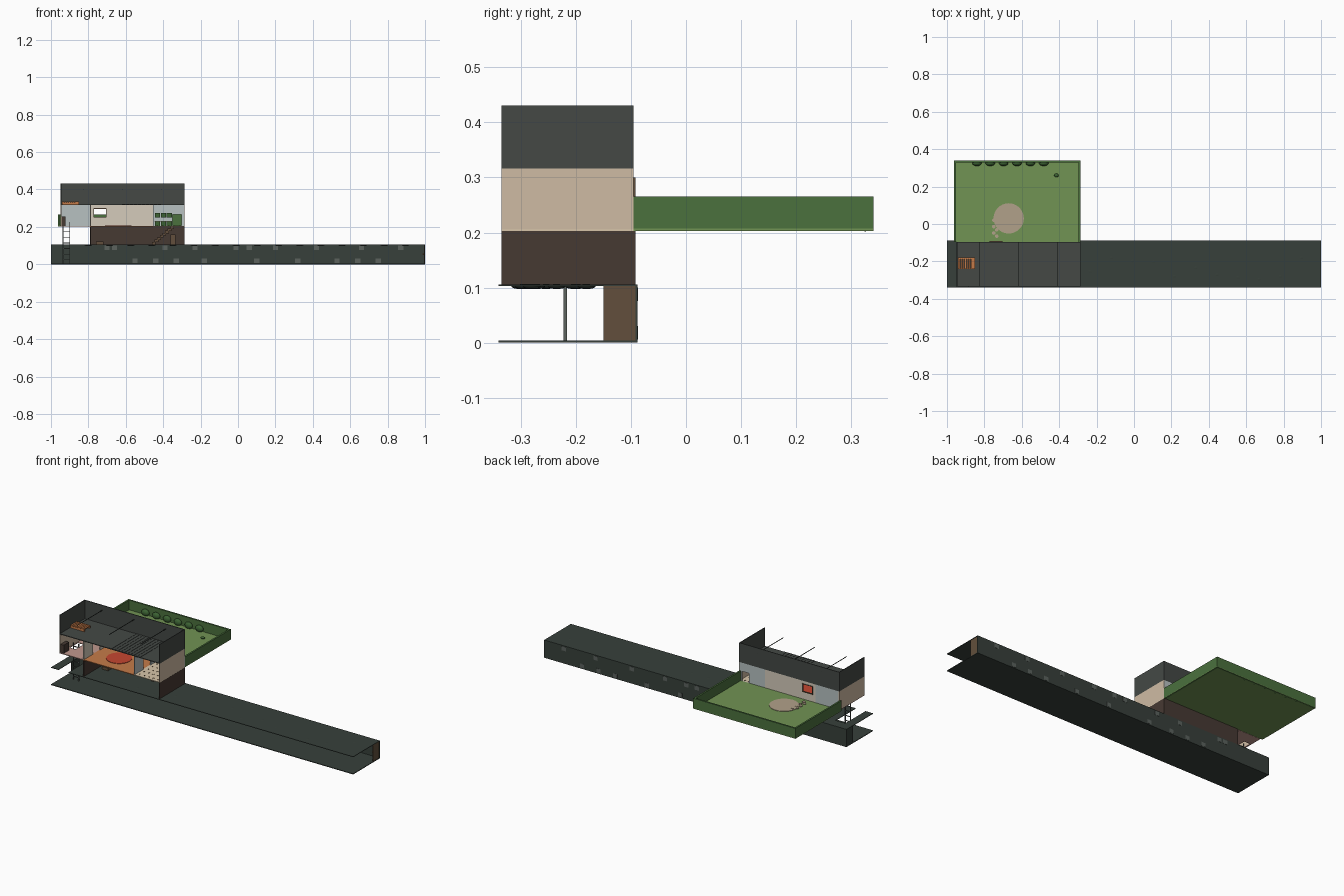
import bpy, math, random
from mathutils import Vector

if "Cube" in bpy.data.objects:
    bpy.data.objects.remove(bpy.data.objects["Cube"])
random.seed(4)

def mat(name, rgb):
    m = bpy.data.materials.new(name)
    m.diffuse_color = (*[(c / 255) ** 2.2 for c in rgb], 1)
    m.use_nodes = True
    m.node_tree.nodes["Principled BSDF"].inputs["Base Color"].default_value = m.diffuse_color
    return m

DARK = mat("dark_stone", (58, 66, 61))
STONE = mat("grey_stone", (92, 98, 94))
SOIL = mat("brown_wood", (98, 80, 62))
CELLAR = mat("cellar_wall", (72, 60, 54))
BEIGE = mat("beige_plaster", (206, 186, 162))
BLUE = mat("pale_blue_plaster", (182, 192, 192))
CREAM = mat("cream_plaster", (212, 202, 186))
ATTIC = mat("attic_slate", (70, 74, 71))
ORANGE = mat("orange_wood", (196, 122, 74))
PINK = mat("pink_floor", (190, 150, 140))
TILE = mat("tile_floor", (214, 196, 168))
RED = mat("red_rug", (196, 72, 52))
HEDGE = mat("hedge_green", (76, 112, 64))
LAWN = mat("lawn_green", (112, 146, 84))
BUSH = mat("bush_green", (62, 98, 54))
SAND = mat("sand", (176, 160, 136))

CUBE = [(x, y, z) for x in (0, 1) for y in (0, 1) for z in (0, 1)]
FACES = [(0, 1, 3, 2), (4, 6, 7, 5), (0, 4, 5, 1), (2, 3, 7, 6), (0, 2, 6, 4), (1, 5, 7, 3)]

def boxes(name, spans, m):
    """One object from a list of (x0, x1, y0, y1, z0, z1) boxes."""
    vs, fs = [], []
    for s in spans:
        n = len(vs)
        vs += [(s[x], s[2 + y], s[4 + z]) for x, y, z in CUBE]
        fs += [tuple(n + i for i in f) for f in FACES]
    me = bpy.data.meshes.new(name)
    me.from_pydata(vs, [], fs)
    me.materials.append(m)
    ob = bpy.data.objects.new(name, me)
    bpy.context.collection.objects.link(ob)
    return ob

def disc(name, x, y, z, r, h, m, n=32):
    bpy.ops.mesh.primitive_cylinder_add(vertices=n, radius=r, depth=h, location=(x, y, z))
    ob = bpy.context.object
    ob.name = name
    ob.data.materials.append(m)
    return ob

def ball(name, loc, scale, m):
    bpy.ops.mesh.primitive_uv_sphere_add(segments=14, ring_count=8, radius=1, location=loc)
    ob = bpy.context.object
    ob.name, ob.scale = name, scale
    ob.data.materials.append(m)
    bpy.ops.object.shade_smooth_by_angle()

def wall_with_hole(name, x0, x1, y0, y1, z0, z1, hole, m):
    a, b, c, d = hole
    boxes(name, [(x0, a, y0, y1, z0, z1), (b, x1, y0, y1, z0, z1),
                 (a, b, y0, y1, z0, c), (a, b, y0, y1, d, z1)], m)

T = 0.004
F, B = -0.335, -0.095      # house front and back
L, R = -0.948, -0.285      # house left and right
M1, M2 = -0.79, -0.455     # room partitions

# Tunnel, with a ladder gap in its ceiling
boxes("tunnel_floor", [(-1, 1, -0.34, -0.088, 0, T)], DARK)
boxes("tunnel_back_wall", [(-1, 1, -0.092, -0.088, T, 0.103)], DARK)
boxes("tunnel_ceiling", [(-1, -0.95, -0.34, -0.088, 0.103, 0.106),
                         (-0.95, -0.885, -0.15, -0.088, 0.103, 0.106),
                         (-0.885, 1, -0.34, -0.088, 0.103, 0.106)], DARK)
boxes("tunnel_left_end", [(-1, -0.996, -0.15, -0.092, T, 0.103)], DARK)
boxes("tunnel_door", [(0.994, 0.998, -0.15, -0.092, T, 0.103)], SOIL)
ball("door_knob", (0.99, -0.14, 0.055), (0.004,) * 3, ORANGE)
upper = [-0.70, -0.66, -0.39, -0.23, -0.01, 0.06, 0.20, 0.42, 0.66, 0.87]
lower = [-0.55, -0.44, -0.33, -0.18, 0.10, 0.32, 0.53, 0.64, 0.75]
boxes("tunnel_stones", [(x - 0.014, x + 0.014, -0.096, -0.087, z - 0.012, z + 0.012)
                        for xs, z in ((upper, 0.088), (lower, 0.018)) for x in xs], STONE)
for i in range(16):
    ball("ceiling_lump", (-0.8 + i * 0.113, random.uniform(-0.31, -0.17), 0.102),
         (0.02, 0.016, 0.0045), DARK)

# Ladder down to the tunnel
boxes("ladder", [(x, x + T, -0.222, -0.216, T, 0.225) for x in (-0.938, -0.902)] +
      [(-0.938, -0.9, -0.221, -0.217, 0.022 + 0.03 * i, 0.026 + 0.03 * i) for i in range(7)], STONE)

# Cellar shell
boxes("cellar_walls", [(M1, R, B - T, B + 0.003, 0.106, 0.203), (M1, M1 + T, F, B, 0.106, 0.203),
                       (R - T, R, F, B, 0.106, 0.203)], CELLAR)
boxes("cellar_stairs", [(-0.46 + 0.014 * i, -0.44 + 0.014 * i, -0.17, -0.11,
                         0.106 + 0.012 * i, 0.12 + 0.012 * i) for i in range(8)], SOIL)
boxes("cellar_barrels_and_crates", [(-0.36, -0.335, -0.2, -0.15, 0.106, 0.16),
                                    (-0.76, -0.72, -0.2, -0.15, 0.106, 0.122)], SOIL)

# Ground storey floors
boxes("hall_floor", [(L, -0.94, F, B, 0.202, 0.206), (-0.9, M1, F, B, 0.202, 0.206),
                     (-0.94, -0.9, F, -0.25, 0.202, 0.206), (-0.94, -0.9, -0.17, B, 0.202, 0.206)], PINK)
boxes("living_floor", [(M1, M2, F, B, 0.202, 0.206)], ORANGE)
boxes("kitchen_floor", [(M2, R, F, B, 0.202, 0.206)], TILE)
boxes("floor_tiles", [(M2 + 0.02 + 0.03 * i, M2 + 0.028 + 0.03 * i, F + 0.02 + 0.04 * j,
                       F + 0.028 + 0.04 * j, 0.206, 0.207) for i in range(5) for j in range(6)], SOIL)
rug = disc("rug", -0.64, -0.21, 0.207, 0.07, 0.003, RED)

# Ground storey walls, with window and garden door
boxes("side_walls", [(L, L + T, F, B, 0.206, 0.316), (R - T, R, F, B, 0.206, 0.316)], BEIGE)
boxes("hall_back_wall", [(L, M1, B - T, B, 0.206, 0.316)], BLUE)
wall_with_hole("living_back_wall", M1, M2, B - T, B, 0.206, 0.316, (-0.77, -0.705, 0.252, 0.298), CREAM)
wall_with_hole("kitchen_back_wall", M2, R, B - T, B, 0.206, 0.316, (-0.35, -0.303, 0.206, 0.265), BLUE)
boxes("window_frame", [(-0.773, -0.702, B - 0.007, B + 0.003, z, z + 0.003) for z in (0.25, 0.297)] +
      [(x, x + 0.003, B - 0.007, B + 0.003, 0.25, 0.3) for x in (-0.773, -0.705)], SOIL)
boxes("left_partition", [(M1, M1 + T, F, -0.25, 0.206, 0.316), (M1, M1 + T, -0.18, B, 0.206, 0.316),
                         (M1, M1 + T, -0.25, -0.18, 0.28, 0.316)], CREAM)
boxes("right_partition", [(M2, M2 + T, F, -0.25, 0.206, 0.316), (M2, M2 + T, -0.18, B, 0.206, 0.316),
                          (M2, M2 + T, -0.25, -0.18, 0.28, 0.316)], BLUE)

# Kitchen cupboards and hall furniture
boxes("kitchen_cupboards", [(-0.443 + 0.031 * i, -0.416 + 0.031 * i, -0.135 if low else -0.12, B - T,
                             0.206 if low else 0.25, 0.228 if low else 0.275)
                            for i in range(3) for low in (0, 1)], BUSH)
boxes("worktop", [(-0.446, -0.352, -0.138, B - T, 0.228, 0.232)], TILE)
boxes("hall_cabinet", [(L + T, -0.922, -0.33, -0.28, 0.206, 0.255)], CELLAR)

# Open-topped attic
boxes("attic_floor", [(L, R, F, B, 0.316, 0.32)], ATTIC)
boxes("attic_walls", [(L, L + T, F, B, 0.32, 0.431), (R - T, R, F, B, 0.32, 0.431),
                      (L, R, B - T, B, 0.32, 0.431)], ATTIC)
boxes("attic_planks", [(-0.62 + 0.021 * i, -0.602 + 0.021 * i, F, B - T, 0.32, 0.3215)
                       for i in range(10)], ATTIC)
boxes("attic_rafters", [(x, x + 0.003, F, B, 0.4, 0.403) for x in (-0.83, -0.62, -0.41)], DARK)
boxes("attic_pallet", [(-0.94 + 0.0115 * i, -0.931 + 0.0115 * i, -0.24, -0.18, 0.331, 0.336)
                       for i in range(8)] +
      [(-0.94, -0.85, y, y + 0.006, 0.32, 0.331) for y in (-0.24, -0.186)], ORANGE)

# Garden
GL, GR, GB = -0.962, -0.286, 0.34
boxes("garden_ground", [(GL, GR, B, GB, 0.203, 0.207)], LAWN)
boxes("hedges", [(GL, GL + 0.01, B, GB, 0.203, 0.265), (GR - 0.01, GR, B, GB, 0.203, 0.265),
                 (GL, GR, GB - 0.01, GB, 0.203, 0.265)], HEDGE)
disc("patio", -0.67, 0.03, 0.208, 0.081, 0.003, SAND)
for i in range(6):
    ball("bush", (-0.84 + 0.0715 * i, 0.325, 0.222), (0.025, 0.015, 0.02), BUSH)
ball("small_plant", (-0.415, 0.26, 0.21), (0.012, 0.01, 0.007), BUSH)
for i in range(7):
    disc("stepping_stone", -0.742 + 0.008 * (-1) ** i, -0.065 + 0.017 * i, 0.209, 0.01, 0.005, SAND, 8)
